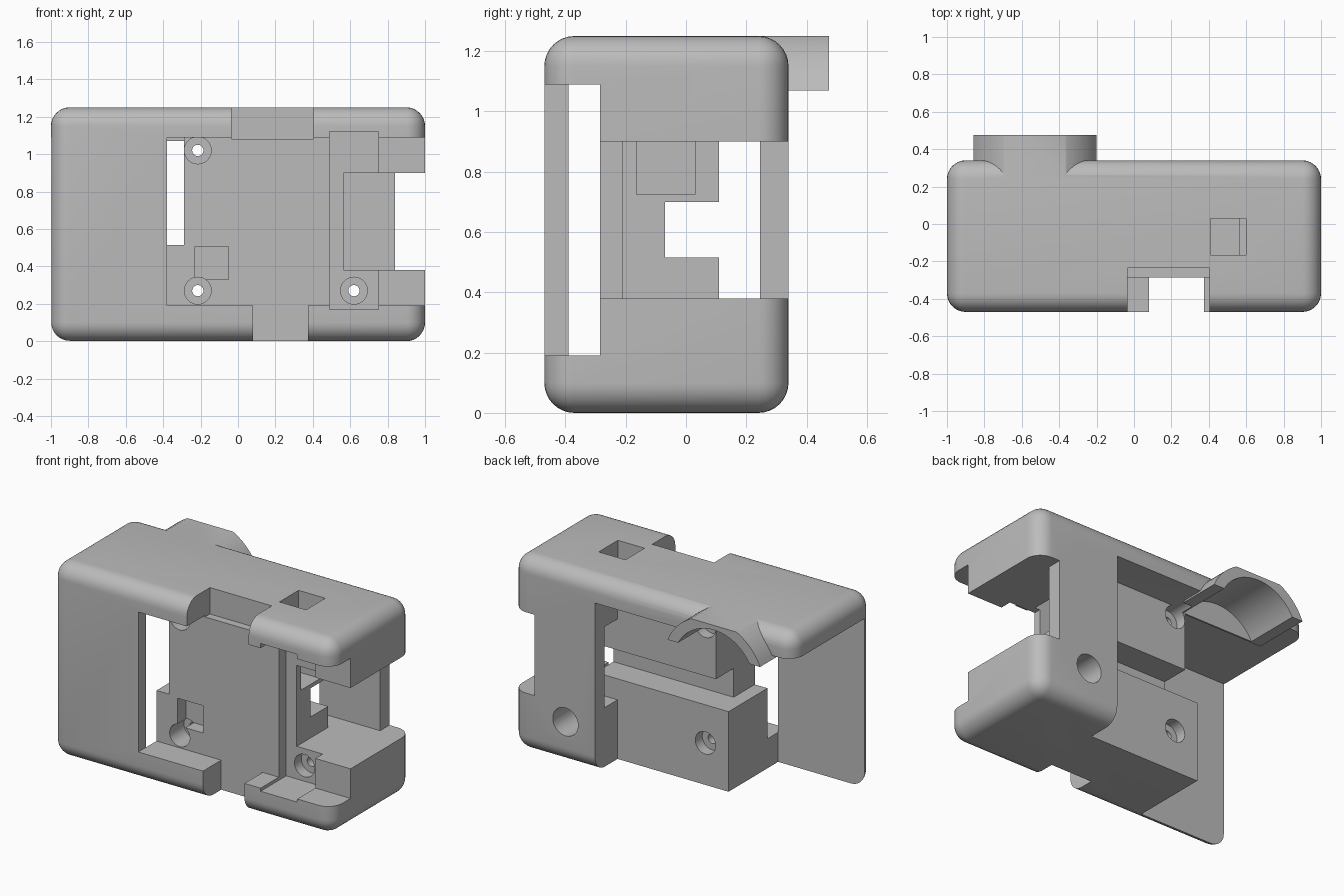
import bpy
from math import radians

if "Cube" in bpy.data.objects:
    bpy.data.objects.remove(bpy.data.objects["Cube"], do_unlink=True)

grey = bpy.data.materials.new("light_grey")
grey.use_nodes = True
colour = (0.5, 0.5, 0.5, 1)
grey.diffuse_color = colour
grey.node_tree.nodes["Principled BSDF"].inputs["Base Color"].default_value = colour


def box(name, x, y, z):
    """Box from three (low, high) ranges."""
    bpy.ops.mesh.primitive_cube_add(size=1)
    ob = bpy.context.object
    ob.name = name
    ob.location = [sum(r) / 2 for r in (x, y, z)]
    ob.scale = [r[1] - r[0] for r in (x, y, z)]
    bpy.ops.object.transform_apply(location=True, rotation=False, scale=True)
    return ob


def rod(name, x, z, radius, y, sides=32):
    """Cylinder lying along y."""
    bpy.ops.mesh.primitive_cylinder_add(
        vertices=sides, radius=radius, depth=y[1] - y[0],
        location=(x, sum(y) / 2, z), rotation=(radians(90), 0, 0))
    ob = bpy.context.object
    ob.name = name
    bpy.ops.object.transform_apply(location=True, rotation=True, scale=True)
    return ob


def apply(ob, mod):
    bpy.context.view_layer.objects.active = ob
    bpy.ops.object.modifier_apply(modifier=mod.name)


def combine(ob, tool, operation):
    mod = ob.modifiers.new("combine", "BOOLEAN")
    mod.operation = operation
    mod.solver = "EXACT"
    mod.object = tool
    apply(ob, mod)
    bpy.data.objects.remove(tool, do_unlink=True)


# Rounded outer shell
body = box("case_body", (-1, 1), (-0.47, 0.34), (0, 1.25))
bevel = body.modifiers.new("round", "BEVEL")
bevel.width = 0.1
bevel.segments = 8
bevel.limit_method = "NONE"
apply(body, bevel)

# Openings that leave the front panel, roof, core block and right-hand grip
FAR = 1.5
openings = {
    "bay_behind_panel": ((-FAR, -0.38), (-0.39, FAR), (-FAR, 1.09)),
    "rear_bay": ((-0.5, 0.41), (0.11, FAR), (-FAR, 1.09)),
    "front_recess": ((-0.38, FAR), (-FAR, -0.285), (0.19, 1.09)),
    "panel_slot": ((-0.5, -0.29), (-0.39, FAR), (0.515, 1.09)),
    "core_groove": ((-0.5, 0.7), (-0.07, 0.2), (0.515, 0.70)),
    "side_pocket": ((0.565, FAR), (-FAR, 0.245), (0.38, 0.90)),
    "side_gap": ((0.84, FAR), (-FAR, FAR), (0.38, 0.90)),
    "wall_gap": ((0.3, 0.7), (0.11, 0.245), (0.38, 0.90)),
    "front_channel": ((0.49, 0.75), (-FAR, -0.21), (0.17, 1.12)),
    "top_notch": ((-0.035, 0.405), (-FAR, -0.235), (1.08, FAR)),
    "bottom_notch": ((0.08, 0.375), (-FAR, -0.285), (-FAR, 0.5)),
    "top_square_hole": ((0.41, 0.60), (-0.165, 0.03), (0.725, FAR)),
    "front_square_pocket": ((-0.23, -0.05), (-FAR / 2, -0.2), (0.33, 0.505)),
}
openings["front_square_pocket"] = ((-0.23, -0.05), (-0.35, -0.2), (0.33, 0.505))
for name, ranges in openings.items():
    combine(body, box(name, *ranges), "DIFFERENCE")

# Arched collar at the back of the roof
CX, CZ = -0.53, 0.93
collar = rod("collar", CX, CZ, 0.358, (0.10, 0.475), 64)
combine(collar, box("collar_limit", (-FAR, FAR), (-FAR, FAR), (1.07, 1.2495)), "INTERSECT")
combine(body, collar, "UNION")
combine(body, rod("collar_bore", CX, CZ, 0.29, (0.111, 0.6), 64), "DIFFERENCE")

# Screw holes with counterbores: x, z, rear radius, rear start
for x, z, rear, start in ((-0.215, 1.02, 0.072, 0.04),
                          (-0.215, 0.27, 0.072, 0.04),
                          (0.62, 0.27, 0.09, 0.04)):
    combine(body, rod("screw_hole", x, z, 0.03, (-0.4, FAR / 2)), "DIFFERENCE")
    combine(body, rod("front_counterbore", x, z, 0.072, (-0.34, -0.14)), "DIFFERENCE")
    end = 0.4 if x > 0 else 0.2
    combine(body, rod("rear_counterbore", x, z, rear, (start, end)), "DIFFERENCE")

# Finish
body.data.materials.clear()
body.data.materials.append(grey)
for poly in body.data.polygons:
    poly.material_index = 0
bpy.ops.object.select_all(action="DESELECT")
body.select_set(True)
bpy.context.view_layer.objects.active = body
bpy.ops.object.shade_smooth_by_angle(angle=radians(30))
